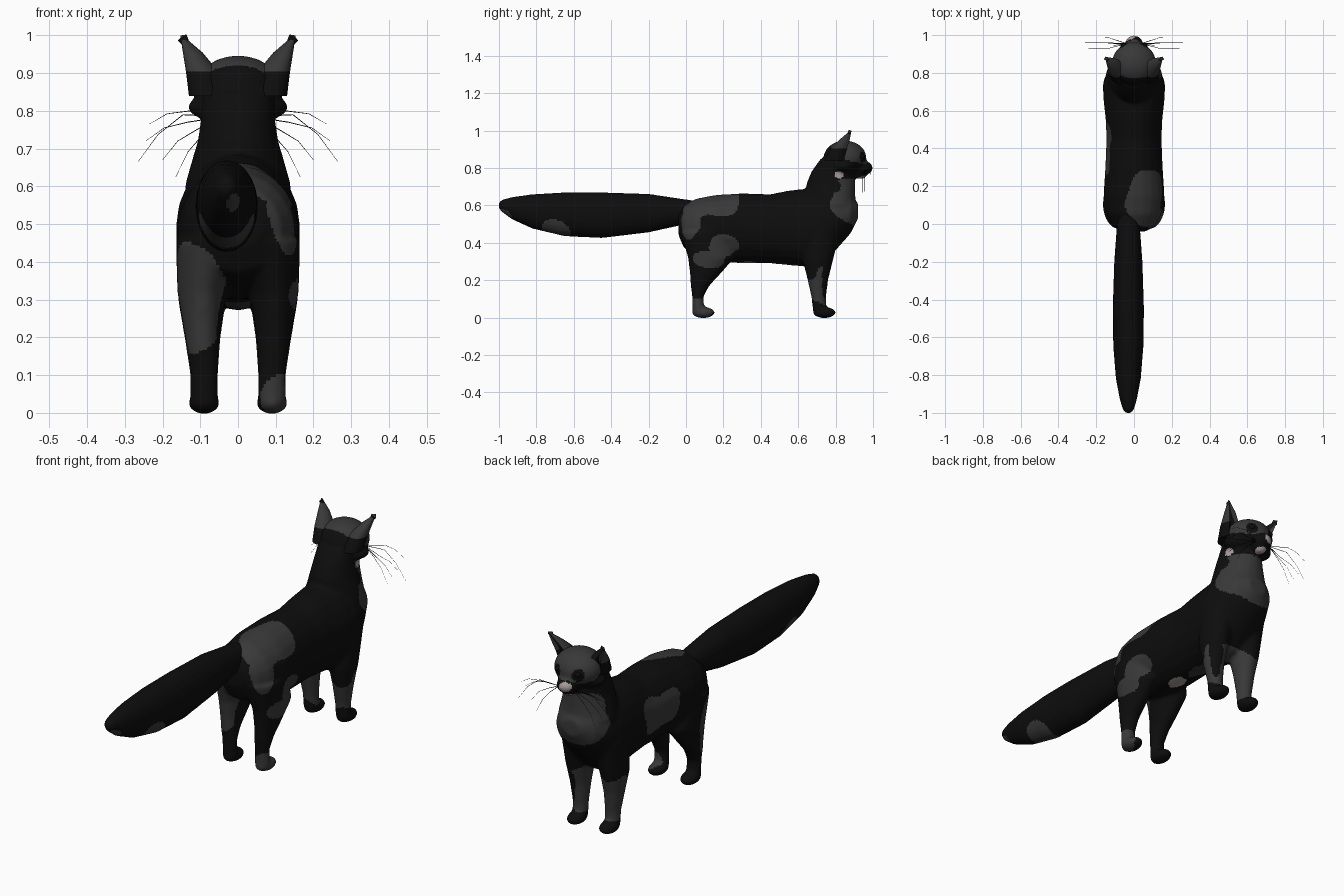
import bpy, bmesh, math
from mathutils import Vector, Matrix

default_cube = bpy.data.objects.get("Cube")
if default_cube:
    bpy.data.objects.remove(default_cube, do_unlink=True)


def make_material(name, rgb):
    mat = bpy.data.materials.new(name)
    mat.use_nodes = True
    color = (*rgb, 1.0)
    mat.diffuse_color = color
    bsdf = next(n for n in mat.node_tree.nodes if n.type == 'BSDF_PRINCIPLED')
    bsdf.inputs["Base Color"].default_value = color
    bsdf.inputs["Roughness"].default_value = 0.8
    return mat


BLACK, GREY, PINK = range(3)
COATS = [make_material("black fur", (.004, .004, .004)),
         make_material("charcoal fur", (.04, .04, .04)),
         make_material("pale pink skin", (.4, .34, .34))]


def add_object(name, bm):
    mesh = bpy.data.meshes.new(name)
    bm.to_mesh(mesh)
    bm.free()
    for mat in COATS:
        mesh.materials.append(mat)
    obj = bpy.data.objects.new(name, mesh)
    bpy.context.collection.objects.link(obj)
    return obj


def smooth(obj, angle=60):
    bpy.ops.object.select_all(action='DESELECT')
    obj.select_set(True)
    bpy.context.view_layer.objects.active = obj
    bpy.ops.object.shade_smooth_by_angle(angle=math.radians(angle))


def loft(bm, rings, second, sides=20):
    """Closed skin through elliptical rings (centre, x radius, other radius)."""
    loops = []
    for centre, a, b in rings:
        turn = [math.tau * i / sides for i in range(sides)]
        loops.append([bm.verts.new(Vector(centre) + Vector((a * math.cos(t), 0, 0))
                                   + Vector(second) * b * math.sin(t)) for t in turn])
    for low, high in zip(loops, loops[1:]):
        for i in range(sides):
            j = (i + 1) % sides
            bm.faces.new((low[i], low[j], high[j], high[i]))
    bm.faces.new(loops[0][::-1])
    bm.faces.new(loops[-1])
    bmesh.ops.recalc_face_normals(bm, faces=bm.faces[:])


def ball(bm, centre, radii):
    place = Matrix.Translation(centre) @ Matrix.Diagonal((*radii, 1))
    bmesh.ops.create_uvsphere(bm, u_segments=20, v_segments=12, radius=1, matrix=place)


def fuse(obj, voxel, repeats):
    """Melt overlapping volumes into one soft skin."""
    remesh = obj.modifiers.new("fuse", 'REMESH')
    remesh.mode = 'VOXEL'
    remesh.voxel_size = voxel
    soften = obj.modifiers.new("soften", 'SMOOTH')
    soften.factor = 0.5
    soften.iterations = repeats
    graph = bpy.context.evaluated_depsgraph_get()
    mesh = bpy.data.meshes.new_from_object(obj.evaluated_get(graph))
    obj.modifiers.clear()
    obj.data = mesh
    mesh.materials.clear()
    for mat in COATS:
        mesh.materials.append(mat)


def paint(obj, patches):
    """Colour faces inside wobbly ellipsoids; later patches win."""
    for face in obj.data.polygons:
        x, y, z = face.center
        wobble = 0.15 * (math.sin(31 * y + 9 * x) + math.sin(37 * z + 23 * y))
        face.material_index = BLACK
        for color, centre, radii in patches:
            d = sum(((p - c) / r) ** 2 for p, c, r in zip((x, y, z), centre, radii))
            if d < 1 + wobble:
                face.material_index = color


# Torso: y, bottom, top, half width
bm = bmesh.new()
torso = [(-.04, .44, .55, .06), (-.01, .37, .6, .115), (.05, .34, .635, .145),
         (.15, .3, .655, .162), (.3, .29, .665, .152), (.45, .29, .66, .146),
         (.55, .28, .68, .15), (.66, .27, .69, .162), (.73, .29, .69, .165),
         (.81, .37, .68, .145), (.88, .45, .66, .11), (.92, .53, .61, .05)]
loft(bm, [((0, y, (lo + hi) / 2), w, (hi - lo) / 2) for y, lo, hi, w in torso], (0, 0, 1))

# Neck and ruff: z, back, front, half width
neck = [(.5, .68, .88, .12), (.6, .64, .91, .142), (.66, .64, .905, .125),
        (.72, .645, .905, .107), (.78, .67, .9, .098), (.85, .72, .88, .095)]
loft(bm, [((0, (b + f) / 2, z), w, (f - b) / 2) for z, b, f, w in neck], (0, 1, 0))

# Head, cheeks, muzzle and chin
ball(bm, (0, .85, .855), (.118, .115, .092))
ball(bm, (0, .84, .81), (.135, .08, .045))
ball(bm, (0, .94, .8), (.052, .06, .04))
ball(bm, (0, .935, .77), (.035, .035, .03))

# Legs: z, x, y, half width, half depth
hind = [(.46, .08, .1, .085, .13), (.32, .095, .135, .066, .125), (.24, .095, .105, .052, .085),
        (.17, .093, .075, .042, .05), (.11, .09, .063, .036, .03), (.03, .09, .068, .037, .032)]
fore = [(.48, .085, .73, .08, .1), (.3, .095, .705, .064, .08), (.2, .094, .705, .048, .055),
        (.1, .09, .71, .037, .038), (.03, .09, .715, .037, .036)]
for side in (-1, 1):
    for leg in (hind, fore):
        loft(bm, [((side * x, y, z), w, d) for z, x, y, w, d in leg], (0, 1, 0))
        ball(bm, (side * .09, leg[-1][2] + .025, .027), (.042, .062, .03))
body = add_object("body", bm)
fuse(body, .009, 8)
paint(body, [
    (GREY, (.09, .13, .64), (.13, .17, .12)),      # rump
    (GREY, (.16, .01, .52), (.09, .07, .1)),       # right haunch
    (GREY, (.17, .2, .38), (.09, .09, .06)),       # thigh
    (GREY, (.17, .12, .31), (.07, .09, .05)),
    (GREY, (-.12, .02, .32), (.08, .09, .16)),     # back of the other thigh
    (GREY, (-.18, .4, .51), (.07, .15, .14)),      # flank
    (GREY, (0, .86, .62), (.16, .16, .13)),        # bib
    (GREY, (0, .73, .18), (.2, .09, .14)),         # forelegs
    (BLACK, (.14, .77, .18), (.06, .05, .12)),
    (GREY, (.11, .08, .05), (.05, .08, .06)),      # hind foot
    (GREY, (0, .5, .27), (.12, .13, .025)),        # belly
    (GREY, (0, .9, .9), (.14, .13, .09)),          # face
    (BLACK, (.06, .955, .86), (.03, .04, .035)),   # eye patches
    (BLACK, (-.06, .955, .86), (.03, .04, .035)),
    (BLACK, (.11, .8, .7), (.05, .025, .03)),
    (BLACK, (.04, .97, .79), (.05, .06, .04)),     # dark muzzle side
    (PINK, (-.02, 1, .805), (.035, .035, .03)),    # muzzle tip
    (PINK, (0, .945, .745), (.04, .035, .02)),     # chin
    (PINK, (.1, .82, .765), (.05, .025, .018)),    # throat
    (PINK, (.01, .33, .28), (.05, .06, .03))])     # belly spot
smooth(body)

# Tail: y, bottom, top, half width
bm = bmesh.new()
tail = [(.08, .53, .62, .05), (-.02, .495, .635, .062), (-.2, .455, .662, .075),
        (-.45, .425, .67, .083), (-.65, .435, .67, .08), (-.82, .475, .66, .066),
        (-.93, .525, .645, .045), (-.985, .565, .63, .028), (-1, .585, .615, .014)]
loft(bm, [((-.03, y, (lo + hi) / 2), w, (hi - lo) / 2) for y, lo, hi, w in tail], (0, 0, 1))
tail_obj = add_object("tail", bm)
fuse(tail_obj, .009, 3)
paint(tail_obj, [(GREY, (-.03, -.69, .47), (.12, .08, .075)),
                 (GREY, (-.01, -.98, .55), (.02, .06, .03))])
smooth(tail_obj)

# Ears: leaning cones with a scooped dark front
for side, name in ((1, "left_ear"), (-1, "right_ear")):
    bm = bmesh.new()
    ear = [((.08, .8, .84), .05, .06), ((.095, .825, .905), .043, .05),
           ((.12, .855, .955), .026, .03), ((.15, .882, 1), .003, .004)]
    loft(bm, [((side * c[0], c[1], c[2]), w, d) for c, w, d in ear], (0, 1, 0), sides=16)
    bm.normal_update()
    for face in bm.faces:
        face.material_index = GREY
        if face.calc_center_median().z < .88:
            face.material_index = BLACK
    front = [f for f in bm.faces if f.normal.y > .6 and f.calc_center_median().z > .87]
    bmesh.ops.inset_region(bm, faces=front, thickness=.006, depth=-.02)
    for face in front:
        face.material_index = BLACK
    smooth(add_object(name, bm), 45)

# Eyes
for side, name in ((1, "left_eye"), (-1, "right_eye")):
    bm = bmesh.new()
    ball(bm, (side * .055, .942, .862), (.016, .014, .014))
    smooth(add_object(name, bm))

# Whiskers: height of the arch, then tip position
tips = [(.8, (.235, .985, .765)), (.79, (.265, .96, .665)), (.77, (.245, .93, .72)),
        (.75, (.2, .945, .67)), (.74, (.165, .955, .625))]
whiskers = bpy.data.curves.new("whiskers", 'CURVE')
whiskers.dimensions = '3D'
whiskers.bevel_depth = .0016
whiskers.bevel_resolution = 0
whiskers.materials.append(COATS[BLACK])
for side in (-1, 1):
    for arch, (x, y, z) in tips:
        line = whiskers.splines.new('POLY')
        path = [(.04, .955, .785), (x * .55, y, arch), (x * .8, y, (arch + z) / 2 + .01), (x, y, z)]
        line.points.add(len(path) - 1)
        for k, (point, (px, py, pz)) in enumerate(zip(line.points, path)):
            point.co = (side * px, py, pz, 1)
            point.radius = 1 - k * .25
bpy.context.collection.objects.link(bpy.data.objects.new("whiskers", whiskers))
